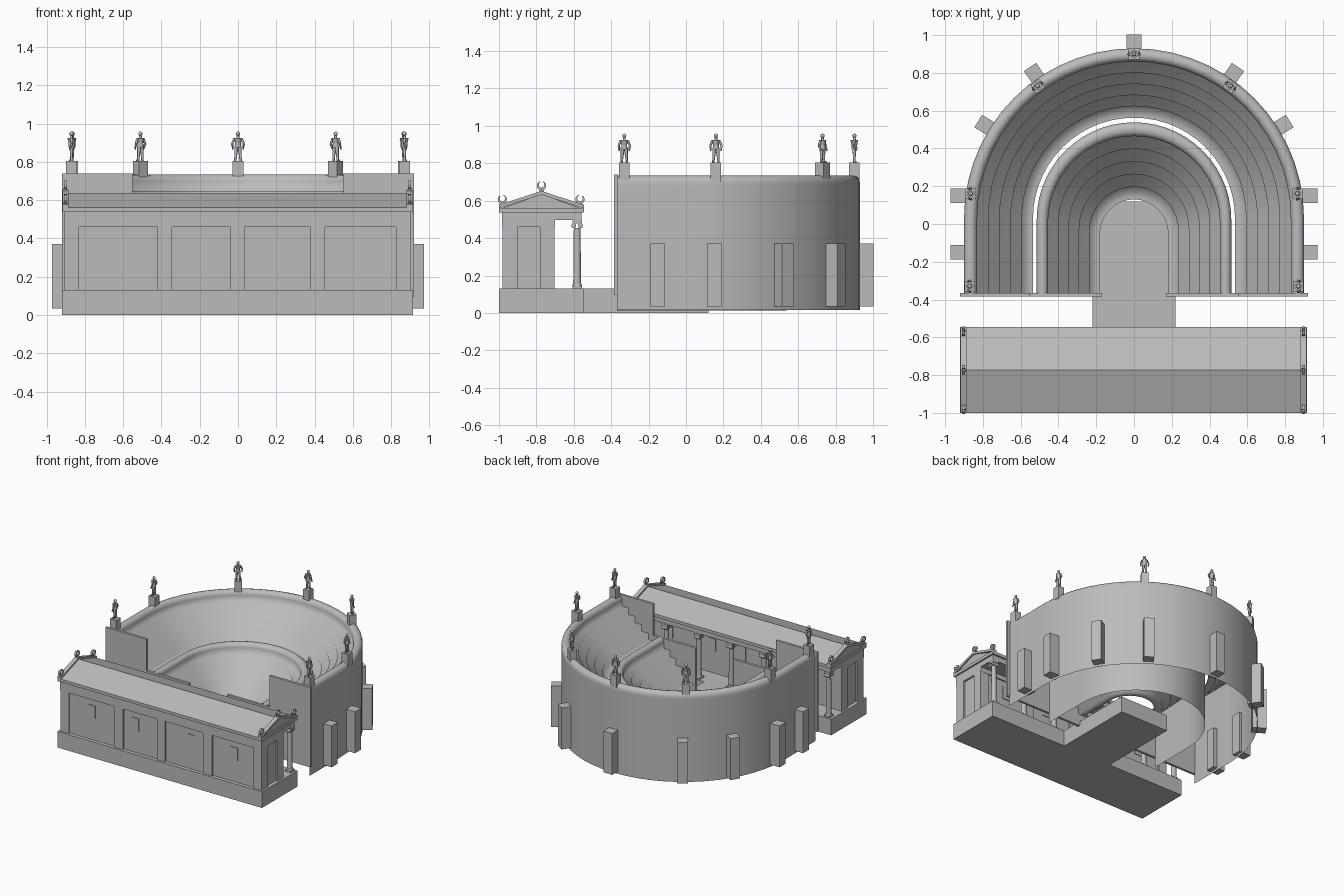
import bpy, bmesh, math
from mathutils import Matrix, Vector

cube = bpy.data.objects.get("Cube")
if cube:
    bpy.data.objects.remove(cube, do_unlink=True)

stone = bpy.data.materials.new("grey_stone")
stone.use_nodes = True
GREY = (0.5, 0.5, 0.5, 1)
stone.diffuse_color = GREY
stone.node_tree.nodes["Principled BSDF"].inputs["Base Color"].default_value = GREY


def finish(name, bm, smooth=None):
    mesh = bpy.data.meshes.new(name)
    bm.to_mesh(mesh)
    bm.free()
    mesh.materials.append(stone)
    obj = bpy.data.objects.new(name, mesh)
    bpy.context.collection.objects.link(obj)
    if smooth:
        bpy.ops.object.select_all(action="DESELECT")
        obj.select_set(True)
        bpy.context.view_layer.objects.active = obj
        bpy.ops.object.shade_smooth_by_angle(angle=math.radians(smooth))
    return obj


def box(bm, x, y, z, m=Matrix()):
    size = Matrix.Diagonal((x[1] - x[0], y[1] - y[0], z[1] - z[0], 1))
    mid = Matrix.Translation((sum(x) / 2, sum(y) / 2, sum(z) / 2))
    bmesh.ops.create_cube(bm, size=1, matrix=m @ mid @ size)


def boxes(name, *parts):
    bm = bmesh.new()
    for p in parts:
        box(bm, *p)
    return finish(name, bm)


def limb(bm, a, b, r1, r2, m=Matrix(), sides=8):
    a, b = Vector(a), Vector(b)
    turn = (b - a).to_track_quat("Z", "Y").to_matrix().to_4x4()
    bmesh.ops.create_cone(bm, cap_ends=True, segments=sides, radius1=r1, radius2=r2,
                          depth=(b - a).length, matrix=m @ Matrix.Translation((a + b) / 2) @ turn)


def prism(bm, outline, x0, x1):
    # extrude a closed (y, z) outline along x
    rings = [[bm.verts.new((x, y, z)) for y, z in outline] for x in (x0, x1)]
    n = len(outline)
    for i in range(n):
        j = (i + 1) % n
        bm.faces.new((rings[0][i], rings[0][j], rings[1][j], rings[1][i]))
    for r in rings:
        bm.faces.new(r)
    bmesh.ops.recalc_face_normals(bm, faces=bm.faces)


# Podium and orchestra floor
boxes("stage_podium", ((-.92, .915), (-1, -.545), (0, .13)))
boxes("orchestra_floor", ((-.22, .22), (-.545, .12), (0, .13)))

# Horseshoe seating tiers: a stepped profile swept round a U
FRONT = -.37


def tier(name, profile, segments=28):
    bm = bmesh.new()
    columns = []
    for s in range(-1, segments + 2):
        a = math.pi * min(max(s, 0), segments) / segments
        ring = []
        for r, z in profile:
            c = min(.03, r * .22 - .09)
            y = c + r * math.sin(a) if 0 <= s <= segments else FRONT
            ring.append(bm.verts.new((r * math.cos(a), y, z)))
        columns.append(ring)
    for p, q in zip(columns, columns[1:]):
        for k in range(len(profile) - 1):
            bm.faces.new((p[k], q[k], q[k + 1], p[k + 1]))
    finish(name, bm, 180)


def tier_profile(outer, top, bottom, inner, low, steps, rim=.035):
    pts = [(outer, bottom), (outer, top - rim - .02)]
    for i in range(7):
        a = math.pi * i / 6
        pts.append((outer - rim + rim * math.cos(a), top - rim + rim * math.sin(a)))
    r, z = pts[-1]
    dr, dz = (r - inner) / steps, (z - low) / steps
    for i in range(steps):
        pts += [(r - dr * i, z - dz * (i + 1)), (r - dr * (i + 1), z - dz * (i + 1))]
    return pts


tier("upper_seating", tier_profile(.90, .735, .015, .535, .44, 5))
tier("lower_seating", tier_profile(.515, .49, .012, .18, .19, 5, .03))

# Stepped end walls of the seating
for side, s in (("left", 1), ("right", -1)):
    boxes(side + "_end_wall",
          ((s * .55, s * .92), (-.385, -.365), (.095, .74)),
          ((s * .17, s * .55), (-.385, -.365), (.095, .485)))


# Buttresses round the outer wall
def radial(angle, y=.03):
    return Matrix.Translation((0, y, 0)) @ Matrix.Rotation(math.radians(angle), 4, "Z")


bm = bmesh.new()
for m in [radial(a) for a in (32, 55.5, 90, 124.5, 148)] + [radial(a, y) for a in (0, 180) for y in (.15, -.15)]:
    box(bm, (.865, .972), (-.039, .039), (.035, .37), m)
finish("buttresses", bm)

# Statues on pedestals along the rim, facing the centre
for i, (x, y, turn) in enumerate([(0, .9, 90), (.51, .73, 54), (-.51, .73, 126), (.865, .16, 0),
                                  (-.865, .16, 180), (.87, -.33, 0), (-.87, -.33, 180)]):
    m = Matrix.Translation((x, y, 0)) @ Matrix.Rotation(math.radians(turn + 90), 4, "Z")
    bm = bmesh.new()
    box(bm, (-.028, .028), (-.028, .028), (.70, .805), m)
    finish(f"pedestal_{i}", bm)
    m = m @ Matrix.Translation((0, 0, .805))
    bm = bmesh.new()
    for s in (-1, 1):
        limb(bm, (s * .014, 0, 0), (s * .011, 0, .04), .006, .008, m)
        limb(bm, (s * .011, 0, .04), (s * .008, 0, .078), .008, .011, m)
        limb(bm, (s * .014, .004, .003), (s * .016, -.012, .003), .005, .004, m)
        limb(bm, (s * .019, 0, .116), (s * .03, .003, .09), .007, .006, m)
        limb(bm, (s * .03, .003, .09), (s * .027, -.010, .062), .006, .004, m)
    limb(bm, (0, 0, .07), (0, 0, .095), .016, .015, m)
    limb(bm, (0, 0, .093), (0, 0, .12), .015, .021, m)
    limb(bm, (0, 0, .118), (0, 0, .136), .008, .007, m)
    bmesh.ops.create_uvsphere(bm, u_segments=10, v_segments=8, radius=.0115,
                              matrix=m @ Matrix.Translation((0, 0, .142)))
    finish(f"statue_{i}", bm, 60)

# Stage building wall, pilasters and windows
boxes("stage_wall", ((-.89, .885), (-.97, -.71), (.13, .46)),
      ((-.905, .9), (-.985, -.7), (.46, .497)))
pilasters = [(-.905, -.83), (-.42, -.345), (-.04, .035), (.38, .455), (.825, .9)]
boxes("pilasters", *[(x, y, (.13, .46)) for x in pilasters for y in ((-.982, -.9), (-.78, -.702))])
windows = [(-.665, -.6), (-.275, -.21), (.23, .295), (.615, .68)]
boxes("windows", *[(x, y, (.31, .41)) for x in windows for y in ((-.975, -.969), (-.711, -.705))])

# Colonnade facing the seating
for i in range(7):
    x = (i - 3) * .291
    bm = bmesh.new()
    at = Matrix.Translation((x, -.582, 0))
    limb(bm, (0, 0, .143), (0, 0, .156), .026, .023, at, 16)
    limb(bm, (0, 0, .156), (0, 0, .455), .021, .018, at, 16)
    box(bm, (-.026, .026), (-.026, .026), (.13, .143), at)
    box(bm, (-.026, .026), (-.026, .026), (.478, .497), at)
    for y in (-.018, .018):
        limb(bm, (-.024, y, .466), (.024, y, .466), .013, .013, at, 12)
    finish(f"column_{i}", bm, 40)

# Entablature, cornice, gabled roof
boxes("entablature", ((-.905, .9), (-.985, -.56), (.497, .54)))
boxes("cornice", ((-.918, .913), (-1, -.545), (.538, .562)))
MID = -.7725
bm = bmesh.new()
prism(bm, [(-1, .562), (-.545, .562), (MID, .638)], -.89, .885)
finish("roof", bm)
for side, x0, x1 in (("left", .88, .913), ("right", -.918, -.885)):
    bm = bmesh.new()
    prism(bm, [(-1, .56), (-1, .578), (MID, .652), (-.545, .578), (-.545, .56), (MID, .632)], x0, x1)
    finish(side + "_raking_cornice", bm)
    bm = bmesh.new()
    prism(bm, [(-.98, .56), (-.565, .56), (MID, .635)], x0 + .01, x1 - .01)
    finish(side + "_pediment", bm)

    # Horned roof ornaments on the gable peak and corners
    mid = (x0 + x1) / 2
    bm = bmesh.new()
    for y, z, tilt in ((MID, .68, 0), (-.982, .607, .35), (-.567, .607, -.35)):
        limb(bm, (mid, y, z - .034), (mid, y, z - .012), .012, .008)
        angles = [math.pi * (.62 + 1.76 * k / 10) + tilt for k in range(11)]
        outer = [(y + .025 * math.cos(a), z + .025 * math.sin(a)) for a in angles]
        inner = [(y + .015 * math.cos(a), z + .006 + .017 * math.sin(a)) for a in angles]
        prism(bm, outer + inner[::-1], mid - .008, mid + .008)
    finish(side + "_roof_ornaments", bm)
